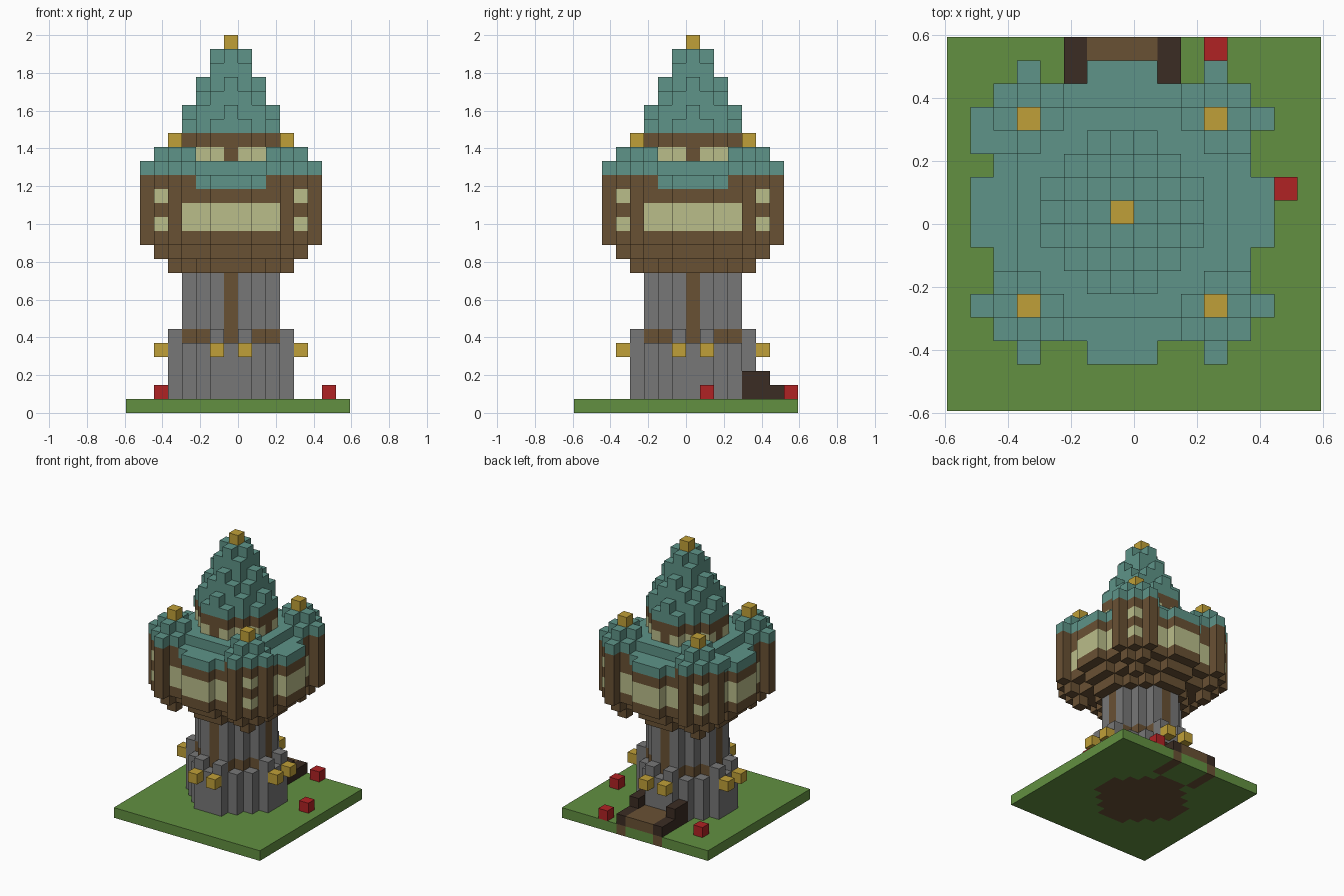
import bpy, bmesh

if "Cube" in bpy.data.objects:
    bpy.data.objects.remove(bpy.data.objects["Cube"])

V = 2 / 27                      # block size
ORIGIN = (-V, 0.0, 0.0)         # low corner of the tower's centre block
SIGNS = [(sx, sy) for sx in (-1, 1) for sy in (-1, 1)]

COLOURS = {
    "grass_green": (98, 144, 65), "stone_grey": (119, 119, 119),
    "wood_brown": (105, 81, 52), "dark_wood": (59, 44, 35),
    "roof_teal": (94, 148, 136), "window_lime": (186, 189, 138),
    "lamp_gold": (192, 160, 56), "flower_red": (176, 34, 36),
}


def linear(c):
    c /= 255
    return c / 12.92 if c <= 0.04045 else ((c + 0.055) / 1.055) ** 2.4


materials = {}
for name, rgb in COLOURS.items():
    colour = [linear(c) for c in rgb] + [1.0]
    mat = bpy.data.materials.new(name)
    mat.use_nodes = True
    mat.diffuse_color = colour
    bsdf = mat.node_tree.nodes["Principled BSDF"]
    bsdf.inputs["Base Color"].default_value = colour
    bsdf.inputs["Roughness"].default_value = 0.9
    materials[name] = mat

blocks = {}                     # (x, y, z) block -> (part, colour)


def box(part, colour, xs, ys, zs):
    for x in range(xs[0], xs[1] + 1):
        for y in range(ys[0], ys[1] + 1):
            for z in range(zs[0], zs[1] + 1):
                blocks[x, y, z] = (part, colour)


def disc(part, colour, r2, z0, z1, cx=0, cy=0):
    """Round stack of blocks with squared radius r2."""
    for x in range(-6, 7):
        for y in range(-6, 7):
            if x * x + y * y <= r2:
                box(part, colour, (cx + x,) * 2, (cy + y,) * 2, (z0, z1))


def four(part, colour, x, y, z0, z1):
    """Mirror one column of blocks in x and y."""
    for sx, sy in SIGNS:
        box(part, colour, (sx * x,) * 2, (sy * y,) * 2, (z0, z1))


# Ground with the tower's foundation
box("ground", "grass_green", (-7, 8), (-8, 7), (0, 0))
disc("foundation", "wood_brown", 17, 0, 0)

# Stone foot with battlements, then the shaft with wooden posts
disc("stone_foot", "stone_grey", 17, 1, 4)
disc("shaft_collar", "wood_brown", 10, 5, 5)
disc("stone_shaft", "stone_grey", 10, 6, 9)
for a, b in ((1, 4), (4, 1)):
    four("battlements", "stone_grey", a, b, 5, 5)
for a, b in ((0, 3), (3, 0)):
    four("shaft_posts", "wood_brown", a, b, 5, 9)
for a, b in ((1, 5), (5, 1)):
    four("foot_lamps", "lamp_gold", a, b, 4, 4)

# Flared floor of the upper house and the low eave
for r2, z in ((17, 10), (26, 11), (37, 12)):
    disc("house_floor", "wood_brown", r2, z, z)
disc("main_eave", "roof_teal", 37, 16, 16)

# Corner turrets
for sx, sy in SIGNS:
    cx, cy = 4 * sx, 4 * sy
    for r2, z0, z1 in ((0, 10, 10), (1, 11, 11), (4, 12, 16)):
        disc("turret_walls", "wood_brown", r2, z0, z1, cx, cy)
    disc("turret_roofs", "roof_teal", 4, 17, 17, cx, cy)
    disc("turret_roofs", "roof_teal", 1, 18, 18, cx, cy)
for z in (13, 15):
    four("turret_windows", "window_lime", 5, 5, z, z)
four("turret_finials", "lamp_gold", 4, 4, 19, 19)
box("turret_roofs", "roof_teal", (-6, -6), (3, 3), (17, 17))

# House wall with its window band
disc("house_windows", "window_lime", 37, 13, 14)
disc("house_wall", "wood_brown", 37, 15, 15)
disc("upper_eave", "roof_teal", 17, 17, 17)

# Drum under the spire
disc("drum_windows", "window_lime", 10, 18, 18)
for a, b in ((0, 3), (3, 0)):
    four("drum_posts", "wood_brown", a, b, 18, 18)
for sx, sy in SIGNS:            # turret roofs stay in front of the drum
    disc("turret_roofs", "roof_teal", 1, 18, 18, 4 * sx, 4 * sy)
disc("drum_band", "wood_brown", 10, 19, 19)

# Stepped spire and finial
for z, r2 in enumerate((10, 9, 5, 4, 2, 1), start=20):
    disc("spire", "roof_teal", r2, z, z)
box("spire_finial", "lamp_gold", (0, 0), (0, 0), (26, 26))

# Back path with side rails
box("path", "wood_brown", (-1, 1), (5, 7), (1, 1))
for x in (-2, 2):
    box("rail_footings", "wood_brown", (x, x), (5, 7), (0, 0))
    box("path_rails", "dark_wood", (x, x), (4, 7), (1, 1))
    box("path_rails", "dark_wood", (x, x), (4, 5), (2, 2))

# Flowers
for x, y in ((-5, 5), (4, 7), (7, 1)):
    box("flowers", "flower_red", (x, x), (y, y), (1, 1))


def build(part):
    """Make one object from the exposed faces of a part's blocks."""
    bm = bmesh.new()
    colour = None
    for pos, (owner, col) in blocks.items():
        if owner != part:
            continue
        colour = col
        for axis in range(3):
            b, c = (axis + 1) % 3, (axis + 2) % 3
            for side in (0, 1):
                near = list(pos)
                near[axis] += 2 * side - 1
                if tuple(near) in blocks:
                    continue
                loop = []
                for db, dc in ((0, 0), (1, 0), (1, 1), (0, 1)):
                    p = list(pos)
                    p[axis] += side
                    p[b] += db
                    p[c] += dc
                    loop.append(bm.verts.new([o + V * q for o, q in zip(ORIGIN, p)]))
                bm.faces.new(loop if side else loop[::-1])
    if bm.faces:
        bmesh.ops.remove_doubles(bm, verts=bm.verts[:], dist=V / 100)
        mesh = bpy.data.meshes.new(part)
        bm.to_mesh(mesh)
        mesh.materials.append(materials[colour])
        bpy.context.collection.objects.link(bpy.data.objects.new(part, mesh))
    bm.free()


for part in sorted({owner for owner, _ in blocks.values()}):
    build(part)
